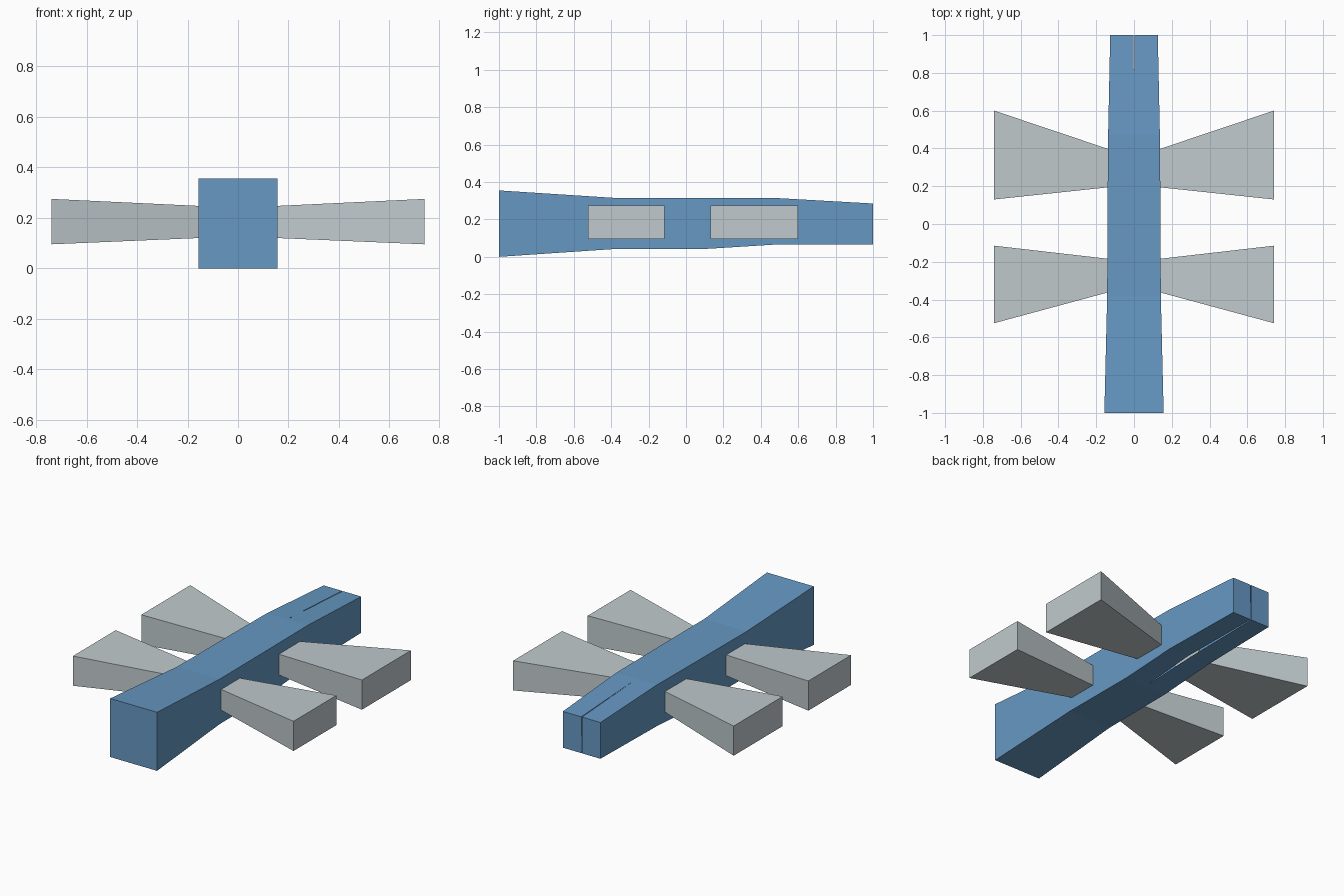
import bpy
import bmesh

cube = bpy.data.objects.get("Cube")
if cube:
    bpy.data.objects.remove(cube, do_unlink=True)


def material(name, rgb):
    mat = bpy.data.materials.new(name)
    mat.use_nodes = True
    mat.diffuse_color = (*rgb, 1)
    mat.node_tree.nodes["Principled BSDF"].inputs["Base Color"].default_value = (*rgb, 1)
    return mat


blue = material("body blue", (0.133, 0.314, 0.546))
grey = material("wing grey", (0.527, 0.591, 0.610))


def loft(name, rings, mat, open_side=False):
    """Join four-cornered rings into a shell, cap the ends and mirror across x."""
    bm = bmesh.new()
    loops = [[bm.verts.new(p) for p in ring] for ring in rings]
    sides = 3 if open_side else 4
    for a, b in zip(loops, loops[1:]):
        for i in range(sides):
            j = (i + 1) % 4
            bm.faces.new((a[i], a[j], b[j], b[i]))
    bm.faces.new(loops[0][::-1])
    bm.faces.new(loops[-1])
    bmesh.ops.recalc_face_normals(bm, faces=bm.faces)
    mesh = bpy.data.meshes.new(name)
    bm.to_mesh(mesh)
    bm.free()
    mesh.materials.append(mat)
    obj = bpy.data.objects.new(name, mesh)
    bpy.context.collection.objects.link(obj)
    mirror = obj.modifiers.new("mirror", "MIRROR")
    mirror.use_mirror_merge = True
    mirror.merge_threshold = 0.0005
    return obj


# Fuselage half: y, half width, bottom, top, top seam gap, bottom seam gap
stations = [
    (-1.0, 0.157, 0.0, 0.355, 0, 0),
    (-0.38, 0.142, 0.042, 0.315, 0, 0),
    (0.1, 0.14, 0.042, 0.315, 0, 0),
    (0.47, 0.137, 0.065, 0.315, 0, 0.008),
    (1.0, 0.126, 0.065, 0.285, 0.002, 0.002),
]
loft("fuselage", [
    [(gt, y, top), (w, y, top), (w, y, low), (gb, y, low)]
    for y, w, low, top, gt, gb in stations
], blue, open_side=True)


# Wings flaring outward from the fuselage
def wing(name, root, tip):
    sections = [(0.13, root, (0.121, 0.246)), (0.74, tip, (0.095, 0.275))]
    loft(name, [
        [(x, y0, z0), (x, y1, z0), (x, y1, z1), (x, y0, z1)]
        for x, (y0, y1), (z0, z1) in sections
    ], grey)


wing("front_wings", (-0.36, -0.185), (-0.525, -0.115))
wing("rear_wings", (0.195, 0.395), (0.13, 0.6))
